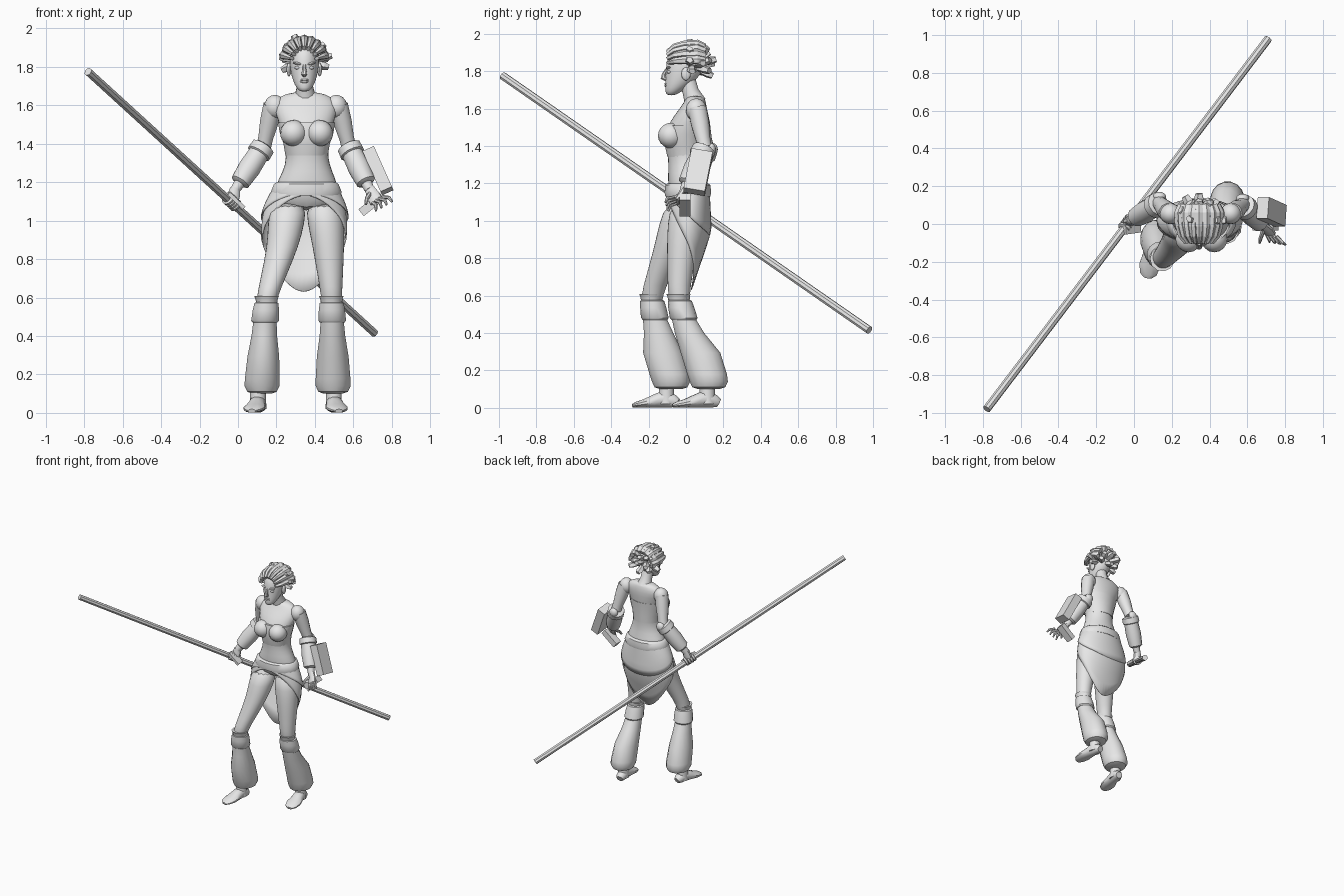
import bpy, bmesh, math, random
from mathutils import Vector, Matrix

if "Cube" in bpy.data.objects:
    bpy.data.objects.remove(bpy.data.objects["Cube"])
random.seed(4)

grey = bpy.data.materials.new("plain grey")
grey.use_nodes = True
grey.diffuse_color = (0.8, 0.8, 0.8, 1)
grey.node_tree.nodes["Principled BSDF"].inputs["Base Color"].default_value = (0.8, 0.8, 0.8, 1)


def finish(name, bm, smooth=True, subdiv=0, thick=0):
    bmesh.ops.recalc_face_normals(bm, faces=bm.faces)
    mesh = bpy.data.meshes.new(name)
    bm.to_mesh(mesh)
    bm.free()
    mesh.materials.append(grey)
    ob = bpy.data.objects.new(name, mesh)
    bpy.context.collection.objects.link(ob)
    if thick:
        ob.modifiers.new("thickness", "SOLIDIFY").thickness = thick
    if subdiv:
        ob.modifiers.new("rounding", "SUBSURF").levels = subdiv
        ob.modifiers["rounding"].render_levels = subdiv
    if smooth:
        bpy.ops.object.select_all(action="DESELECT")
        ob.select_set(True)
        bpy.context.view_layer.objects.active = ob
        bpy.ops.object.shade_smooth_by_angle(angle=math.radians(40))
    return ob


def tube(name, rings, sides=12, flat=False, ref=(0, 1, 0), smooth=True, subdiv=0):
    """Skin rings (x, y, z, half width, half depth), level if flat, else square to the path."""
    bm = bmesh.new()
    pts = [Vector(r[:3]) for r in rings]
    loops = []
    for i, r in enumerate(rings):
        u, v = Vector((1, 0, 0)), Vector((0, 1, 0))
        if not flat:
            d = (pts[min(i + 1, len(pts) - 1)] - pts[max(i - 1, 0)]).normalized()
            u = d.cross(Vector(ref)).normalized()
            v = u.cross(d)
        loop = []
        for k in range(sides):
            a = math.tau * (k + 0.5) / sides
            loop.append(bm.verts.new(pts[i] + u * r[3] * math.cos(a) + v * r[-1] * math.sin(a)))
        loops.append(loop)
    for lo, hi in zip(loops, loops[1:]):
        for k in range(sides):
            j = (k + 1) % sides
            bm.faces.new((lo[k], lo[j], hi[j], hi[k]))
    bm.faces.new(loops[0])
    bm.faces.new(loops[-1])
    return finish(name, bm, smooth, subdiv)


def ball(name, centre, size, tilt=0):
    bm = bmesh.new()
    bmesh.ops.create_uvsphere(bm, u_segments=16, v_segments=10, radius=1, matrix=Matrix.Translation(centre)
                              @ Matrix.Rotation(tilt, 4, "Y") @ Matrix.Diagonal((*size, 1)))
    return finish(name, bm)


def box(name, centre, size, axis, side=(0, 1, 0)):
    """Box whose third dimension follows axis."""
    w = Vector(axis).normalized()
    u = Vector(side).cross(w).normalized()
    rot = Matrix((u, w.cross(u), w)).transposed().to_4x4()
    bm = bmesh.new()
    bmesh.ops.create_cube(bm, size=1, matrix=Matrix.Translation(centre) @ rot @ Matrix.Diagonal((*size, 1)))
    return finish(name, bm, smooth=False)


# Staff
top, foot = Vector((-0.78, -0.98, 1.775)), Vector((0.71, 0.98, 0.415))
along = (foot - top).normalized()
tube("staff", [(*top, 0.022), (*foot, 0.022)], 8)

# Torso and neck
tube("torso", [(.355, .02, 1.05, .15, .09), (.355, .015, 1.15, .175, .108), (.36, .005, 1.22, .15, .105),
               (.362, .0, 1.29, .115, .095), (.357, .0, 1.37, .11, .1), (.357, -.01, 1.45, .135, .11),
               (.355, .01, 1.53, .15, .1), (.35, .04, 1.6, .175, .075), (.35, .05, 1.645, .14, .055),
               (.35, .05, 1.67, .07, .045)], 16, flat=True, subdiv=1)
tube("neck", [(.35, .05, 1.63, .06), (.348, .025, 1.69, .045), (.345, .0, 1.78, .045)], 12)
tube("bodice", [(.357, .0, 1.34, .112, .1), (.357, -.006, 1.4, .122, .108), (.357, -.008, 1.46, .142, .112),
                (.356, .0, 1.51, .15, .108)], 20, flat=True)
for s, side in ((-1, "right"), (1, "left")):
    ball(side + "_bust", (.357 + s * .068, -.08, 1.455), (.07, .07, .068), s * .2)
    ball(side + "_shoulder", (.352 + s * .16, .055, 1.592), (.056, .056, .062))

# Head with face
tube("head", [(.345, -.08, 1.67, .022, .022), (.345, -.068, 1.69, .042, .045), (.345, -.04, 1.73, .062, .072),
              (.345, -.015, 1.78, .074, .096), (.345, -.005, 1.83, .079, .104), (.345, .0, 1.88, .074, .098),
              (.345, .01, 1.92, .05, .07), (.345, .012, 1.935, .02, .03)], 16, flat=True, subdiv=1)
tube("nose", [(.345, -.104, 1.81, .008), (.345, -.118, 1.785, .011), (.345, -.122, 1.765, .016),
              (.345, -.105, 1.756, .012)], 8)
for z in (1.722, 1.732):
    ball("lip", (.345, -.104, z), (.022, .012, .007))
for s in (-1, 1):
    ball("eye", (.345 + s * .033, -.09, 1.795), (.018, .012, .009))
    ball("brow", (.345 + s * .035, -.094, 1.817), (.026, .013, .007), -s * .2)
    ball("ear", (.345 + s * .08, .0, 1.785), (.012, .025, .035))

# Hair: swept strands over the crown, chunky locks behind
for i in range(9):
    a = math.radians(-72 + 18 * i)
    sx, cz = math.sin(a), math.cos(a)
    tube("swept_strand", [(.345 + sx * r, y, 1.82 + cz * (r + .01), w, .018) for y, r, w in
                          ((-.095, .068, .01), (-.06, .1, .017), (-.01, .115, .021), (.06, .12, .024), (.1, .1, .02))],
         6, ref=(sx, 0, cz), smooth=False)
for row, (lift, count) in enumerate(((-18, 5), (8, 7), (34, 7), (62, 5))):
    for i in range(count):
        t = (i + .5) / count - .5
        az, el = t * math.radians(210), math.radians(lift + random.uniform(-8, 8))
        d = Vector((math.sin(az) * math.cos(el), math.cos(az) * math.cos(el), math.sin(el)))
        base = Vector((.345, .02, 1.83))
        reach = random.uniform(.125, .15)
        tube("hair_lock", [(*(base + d * .06), .02), (*(base + d * reach * .8), .028, .022),
                           (*(base + d * reach), .02, .016)], 5, ref=(0, .3, 1), smooth=False)

# Arms with padded bracers
arms = {"right": ((.182, .06, 1.6), (.135, .11, 1.39), (-.015, .02, 1.16)),
        "left": ((.522, .06, 1.6), (.575, .1, 1.39), (.685, -.01, 1.16))}
for side, joints in arms.items():
    sh, el, wr = (Vector(j) for j in joints)
    tube(side + "_upper_arm", [(*sh, .052), (*sh.lerp(el, .4), .05), (*sh.lerp(el, .8), .04), (*el, .04)], 12)
    tube(side + "_forearm", [(*el, .042), (*el.lerp(wr, .5), .04), (*wr, .026)], 12)
    tube(side + "_bracer", [(*el.lerp(wr, t), r) for t, r in
                            ((.0, .045), (.03, .064), (.18, .066), (.2, .056), (.5, .06), (.82, .052), (.86, .035))], 12)
    ball(side + "_elbow_pad", el + Vector((0, .035, -.01)), (.035, .025, .035))

# Right hand gripping the staff
grip = Vector((-.035, .0, 1.1))
tube("right_palm", [(-.015, .02, 1.17, .025), (-.022, .015, 1.135, .035, .025), (-.03, .005, 1.09, .03, .022)], 10)
for i in range(4):
    c = grip + along * (.021 * i - .03)
    tube("right_finger", [(*(c - along * .01), .03), (*(c - along * .006), .036), (*(c + along * .006), .036),
                          (*(c + along * .01), .03)], 10)
box("right_hand_plate", (-.01, -.02, 1.105), (.02, .06, .11), (.72, .1, -.68))

# Left open hand
tube("left_palm", [(.683, -.005, 1.17, .025), (.7, -.025, 1.135, .035, .02), (.72, -.05, 1.1, .036, .016)], 10)
for i in range(4):
    p = Vector((.7 + .018 * i, -.05 - .005 * i, 1.095 + .01 * i))
    tip = p + Vector((.018 + .01 * i, -.045, -.045 + .006 * i))
    mid = p.lerp(tip, .5) + Vector((.008, -.012, .008))
    tube("left_finger", [(*p, .01), (*mid, .01), (*tip, .006)], 7)
tube("left_thumb", [(.685, -.03, 1.14, .012), (.67, -.075, 1.115, .011), (.665, -.1, 1.085, .007)], 7)
box("left_hand_plate", (.695, -.005, 1.085), (.045, .06, .14), (.78, 0, .62))
box("forearm_slab", (.728, .065, 1.26), (.065, .115, .235), (.4, -.18, -.9))

# Legs: thigh, knee band, cuff, gathered trouser, foot
legs = {"right": ((.265, -.01, 1.1), (.235, -.085, .87), (.15, -.185, .6), (.14, -.165, .47), (.125, -.08, .15),
                  (.072, -.285), (.115, -.045)),
        "left": ((.445, .015, 1.1), (.47, -.02, .87), (.487, -.04, .6), (.49, -.01, .47), (.495, .122, .15),
                 (.525, -.07), (.49, .175))}
for side, (hip, mid, knee, shin, hem, toe, heel) in legs.items():
    hip, mid, knee, shin, hem = (Vector(p) for p in (hip, mid, knee, shin, hem))
    tube(side + "_thigh", [(*hip, .1, .1), (*hip.lerp(mid, .5), .098, .098), (*mid, .085, .085),
                           (*mid.lerp(knee, .6), .067, .068), (*knee, .055, .06), (*knee.lerp(shin, .5), .05, .05)],
         14, flat=True, subdiv=1)
    up = Vector((0, 0, .01))
    tube(side + "_knee_band", [(*(knee + up * k), r, r) for k, r in ((0.8, .066), (-.5, .06), (-2.5, .056))],
         11, flat=True)
    tube(side + "_cuff", [(*knee.lerp(shin, t), r, r) for t, r in
                          ((.18, .055), (.22, .064), (.5, .07), (.92, .074), (1, .066))], 14, flat=True)
    belly = shin.lerp(hem, .55) + Vector((0, .015 if side == "left" else -.005, 0))
    tube(side + "_trouser", [(*shin, .062, .066), (*shin.lerp(hem, .22), .068, .08), (*belly, .084, .108),
                             (*hem.lerp(belly, .2), .092, .108), (*(hem - up * 1), .093, .104),
                             (*(hem - up * 4), .078, .09), (*(hem - up * 5), .05, .06)], 16, flat=True)
    toe, heel = Vector((*toe, 0)), Vector((*heel, 0))
    ankle = heel.lerp(toe, .25)
    tube(side + "_ankle", [(*(ankle + up * k), r, r) for k, r in ((13, .042), (7, .042), (2, .045))], 12, flat=True)
    tube(side + "_foot", [(*(heel.lerp(toe, t) + Vector((0, 0, h))), w, h) for t, w, h in
                          ((0, .026, .025), (.08, .038, .035), (.3, .043, .048), (.5, .048, .036), (.72, .058, .024),
                           (.92, .045, .016), (1, .02, .01))], 12, ref=(0, 0, 1))

# Wrapped skirt: open at the front, falling to a point behind
def skirt(name, gap, upper, lower, flare, shift):
    bm = bmesh.new()
    steps, rows = 36, 6
    grid = []
    for i in range(steps + 1):
        a = math.radians(gap + (360 - 2 * gap) * i / steps)
        end = lower(a)
        col = []
        for j in range(rows + 1):
            t = j / rows
            z = upper + (end - upper) * t
            drop = min(1, (upper - z) / .3)
            tail = max(0, .95 - z) * .34 * max(0, -math.cos(a))
            rx = .155 + flare * math.sin(min(1, drop * 1.4) * math.pi / 2)
            rx -= max(0, .9 - z) * .32
            ry = .115 + .015 * drop
            col.append(bm.verts.new((.352 + shift * drop + rx * math.sin(a), .01 - ry * math.cos(a) - tail, z)))
        grid.append(col)
    for p, q in zip(grid, grid[1:]):
        for j in range(rows):
            bm.faces.new((p[j], q[j], q[j + 1], p[j + 1]))
    finish(name, bm, thick=.006)


skirt("long_skirt", 8, 1.19, lambda a: .88 + .25 * math.cos(a), .068, -.01)
skirt("short_overwrap", 4, 1.195, lambda a: 1.03 + .11 * math.cos(a), .078, -.008)
tube("waistband", [(.355, .01, z, w, d) for z, w, d in
                   ((1.13, .182, .122), (1.15, .186, .126), (1.19, .17, .122), (1.2, .155, .11))], 20, flat=True)
